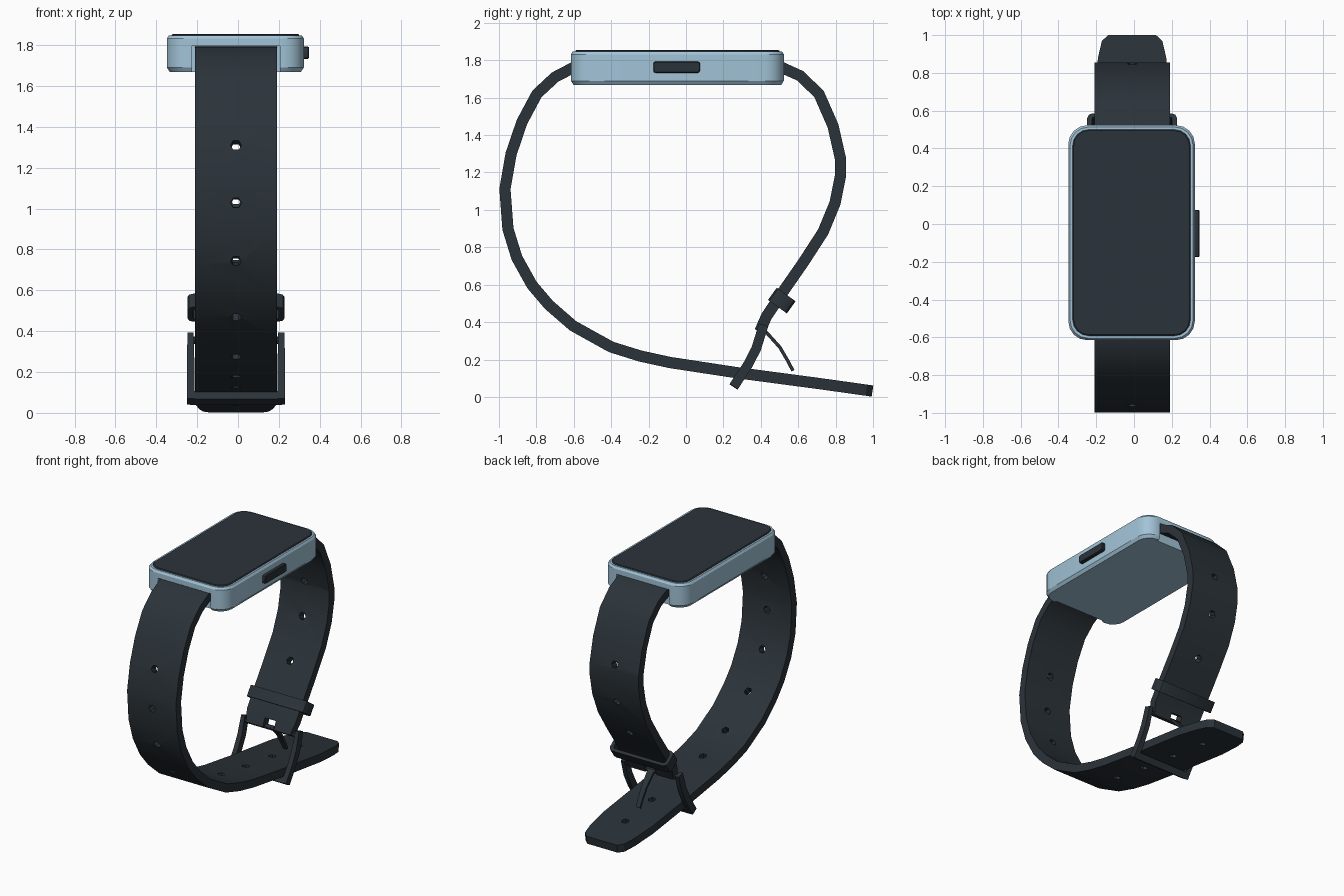
import bpy, bmesh, math
from mathutils import Vector, Matrix

if "Cube" in bpy.data.objects:
    bpy.data.objects.remove(bpy.data.objects["Cube"])

XC = -0.01  # centre line of the strap


def material(name, rgb):
    m = bpy.data.materials.new(name)
    m.diffuse_color = (*rgb, 1)
    m.use_nodes = True
    m.node_tree.nodes["Principled BSDF"].inputs["Base Color"].default_value = m.diffuse_color
    return m


BLUE = material("blue_metal", (0.36, 0.55, 0.68))
DARK = material("dark_rubber", (0.024, 0.033, 0.041))


def finish(name, bm, mat, smooth=True):
    bmesh.ops.recalc_face_normals(bm, faces=bm.faces)
    me = bpy.data.meshes.new(name)
    bm.to_mesh(me)
    bm.free()
    ob = bpy.data.objects.new(name, me)
    bpy.context.collection.objects.link(ob)
    if mat:
        me.materials.append(mat)
    if smooth:
        shade(ob)
    return ob


def shade(ob):
    bpy.ops.object.select_all(action='DESELECT')
    ob.select_set(True)
    bpy.context.view_layer.objects.active = ob
    bpy.ops.object.shade_smooth_by_angle(angle=math.radians(32))


def loft(bm, rings, closed=False):
    """Skin rings of points; cap the ends, or join last to first if closed."""
    vs = [[bm.verts.new(p) for p in r] for r in rings]
    n = len(vs[0])
    pairs = list(zip(vs, vs[1:])) + ([(vs[-1], vs[0])] if closed else [])
    for a, b in pairs:
        for i in range(n):
            j = (i + 1) % n
            bm.faces.new((a[i], a[j], b[j], b[i]))
    if not closed:
        bm.faces.new(vs[0])
        bm.faces.new(vs[-1])


def rounded(hx, hy, r, z, seg=4):
    """Rounded rectangle outline at height z."""
    pts = []
    for k, (sx, sy) in enumerate(((1, 1), (-1, 1), (-1, -1), (1, -1))):
        for i in range(seg + 1):
            a = math.pi / 2 * (k + i / seg)
            pts.append(Vector((sx * (hx - r) + r * math.cos(a),
                               sy * (hy - r) + r * math.sin(a), z)))
    return pts


def slab(name, layers, mat, matrix, closed=False, seg=4):
    bm = bmesh.new()
    loft(bm, [rounded(*l, seg) for l in layers], closed)
    bm.transform(matrix)
    return finish(name, bm, mat)


def ribbon(bm, path, t, xc=XC):
    """Flat band along (y, z, half width) points, thickness t."""
    rings = []
    for i, (y, z, w) in enumerate(path):
        a, b = path[max(i - 1, 0)], path[min(i + 1, len(path) - 1)]
        d = Vector((b[0] - a[0], b[1] - a[1])).normalized()
        ny, nz = -d.y * t / 2, d.x * t / 2
        rings.append([(xc - w, y + ny, z + nz), (xc + w, y + ny, z + nz),
                      (xc + w, y - ny, z - nz), (xc - w, y - ny, z - nz)])
    loft(bm, rings)


def box(bm, centre, size, rot=0.0):
    m = Matrix.Translation(centre) @ Matrix.Rotation(rot, 4, 'X') @ Matrix.Diagonal((*size, 1))
    bmesh.ops.create_cube(bm, size=1, matrix=m)


def cut(ob, bm):
    cutter = finish("cutter", bm, None, False)
    cutter.hide_render = True
    mod = ob.modifiers.new("cut", 'BOOLEAN')
    mod.operation, mod.solver, mod.object = 'DIFFERENCE', 'EXACT', cutter
    bpy.context.view_layer.objects.active = ob
    bpy.ops.object.modifier_apply(modifier="cut")
    bpy.data.objects.remove(cutter)
    shade(ob)


def hole_cutters(path, heights):
    """Round cutters square to the band, centred on the given (y, z) points."""
    bm = bmesh.new()
    for y, z in heights:
        p, best = Vector((y, z)), None
        for a, b in zip(path, path[1:]):
            a, b = Vector(a[:2]), Vector(b[:2])
            f = max(0, min(1, (p - a).dot(b - a) / (b - a).length_squared))
            q = a.lerp(b, f)
            if best is None or (q - p).length < best[0]:
                best = ((q - p).length, q, (b - a).normalized())
        _, q, d = best
        axis = Vector((0, -d.y, d.x)).to_track_quat('Z', 'X').to_matrix().to_4x4()
        bmesh.ops.create_cone(bm, cap_ends=True, segments=6, radius1=0.027, radius2=0.027,
                              depth=0.2, matrix=Matrix.Translation((XC, q.x, q.y)) @ axis)
    return bm


# watch case with shallow strap recesses at both ends
CX, CY = -0.013, -0.046
case = slab("case", [(0.32, 0.555, 0.09, 1.668), (0.335, 0.569, 0.1, 1.69),
                     (0.335, 0.569, 0.1, 1.832), (0.325, 0.559, 0.095, 1.848)],
            BLUE, Matrix.Translation((CX, CY, 0)))
bm = bmesh.new()
for s in (-1, 1):
    box(bm, (XC, CY + s * 0.59, 1.70), (0.43, 0.1, 0.19))
cut(case, bm)

# screen glass
slab("screen", [(0.312, 0.546, 0.085, 1.84), (0.312, 0.546, 0.085, 1.85),
                (0.306, 0.54, 0.08, 1.855)], DARK, Matrix.Translation((CX, CY, 0)))

# side button
slab("side_button", [(0.03, 0.125, 0.012, 0), (0.03, 0.125, 0.012, 0.034),
                     (0.026, 0.121, 0.01, 0.04)], DARK,
     Matrix.Translation((0.308, -0.05, 1.763)) @ Matrix.Rotation(math.pi / 2, 4, 'Y'), seg=2)

# long front strap with tapered tail
W = 0.2
front = [(-0.55, 1.77, W), (-0.60, 1.762, W), (-0.70, 1.71, W), (-0.797, 1.62, W),
         (-0.877, 1.47, W), (-0.935, 1.30, W), (-0.968, 1.112, W), (-0.952, 0.898, W),
         (-0.904, 0.743, W), (-0.824, 0.599, W), (-0.733, 0.492, W), (-0.604, 0.38, W),
         (-0.40, 0.267, W), (-0.246, 0.219, W), (-0.086, 0.184, W), (0.262, 0.131, W),
         (0.70, 0.073, W), (0.88, 0.048, 0.18), (0.965, 0.036, 0.16), (0.997, 0.031, 0.125)]
bm = bmesh.new()
ribbon(bm, front, 0.06)
strap = finish("front_strap", bm, DARK)
cut(strap, hole_cutters(front, [(-0.93, 1.30), (-0.96, 1.03), (-0.91, 0.75), (-0.73, 0.49),
                                (-0.46, 0.30), (-0.19, 0.2), (0.1, 0.15), (0.41, 0.11),
                                (0.72, 0.07)]))

# short back strap, notched for the prong
back = [(0.46, 1.77, W), (0.51, 1.762, W), (0.61, 1.717, W), (0.711, 1.62, W),
        (0.786, 1.449, W), (0.826, 1.273, W), (0.826, 1.182, W), (0.797, 1.037, W),
        (0.733, 0.882, W), (0.626, 0.717, W), (0.503, 0.54, W), (0.43, 0.43, W),
        (0.395, 0.35, 0.18)]
bm = bmesh.new()
ribbon(bm, back, 0.06)
strap = finish("back_strap", bm, DARK)
cut(strap, hole_cutters(back, [(0.82, 1.30), (0.80, 1.03), (0.65, 0.75)]))
bm = bmesh.new()
box(bm, (XC, 0.40, 0.36), (0.09, 0.2, 0.1), -0.5)
cut(strap, bm)

# keeper loop around the back strap
slab("keeper_loop", [(0.238, 0.062, 0.03, -0.04), (0.238, 0.062, 0.03, 0.04),
                     (0.212, 0.04, 0.015, 0.04), (0.212, 0.04, 0.015, -0.04)], DARK,
     Matrix.Translation((XC, 0.512, 0.515)) @ Matrix.Rotation(-0.62, 4, 'X'), closed=True, seg=2)

# buckle frame: two bent sides, lower bar and hinge pin
bm = bmesh.new()
for s in (-1, 1):
    ribbon(bm, [(0.415, 0.385, 0.015), (0.375, 0.257, 0.018), (0.33, 0.17, 0.018),
                (0.255, 0.055, 0.018)], 0.052, XC + s * 0.222)
ribbon(bm, [(0.28, 0.093, 0.235), (0.254, 0.053, 0.225)], 0.052)
bmesh.ops.create_cone(bm, cap_ends=True, segments=8, radius1=0.018, radius2=0.018, depth=0.45,
                      matrix=Matrix.Translation((XC, 0.405, 0.355)) @
                      Matrix.Rotation(math.pi / 2, 4, 'Y'))
finish("buckle_frame", bm, DARK)

# buckle prong
bm = bmesh.new()
ribbon(bm, [(0.39, 0.372, 0.03), (0.43, 0.345, 0.025), (0.502, 0.265, 0.02),
            (0.54, 0.2, 0.018), (0.572, 0.14, 0.016)], 0.018)
finish("buckle_prong", bm, DARK)
